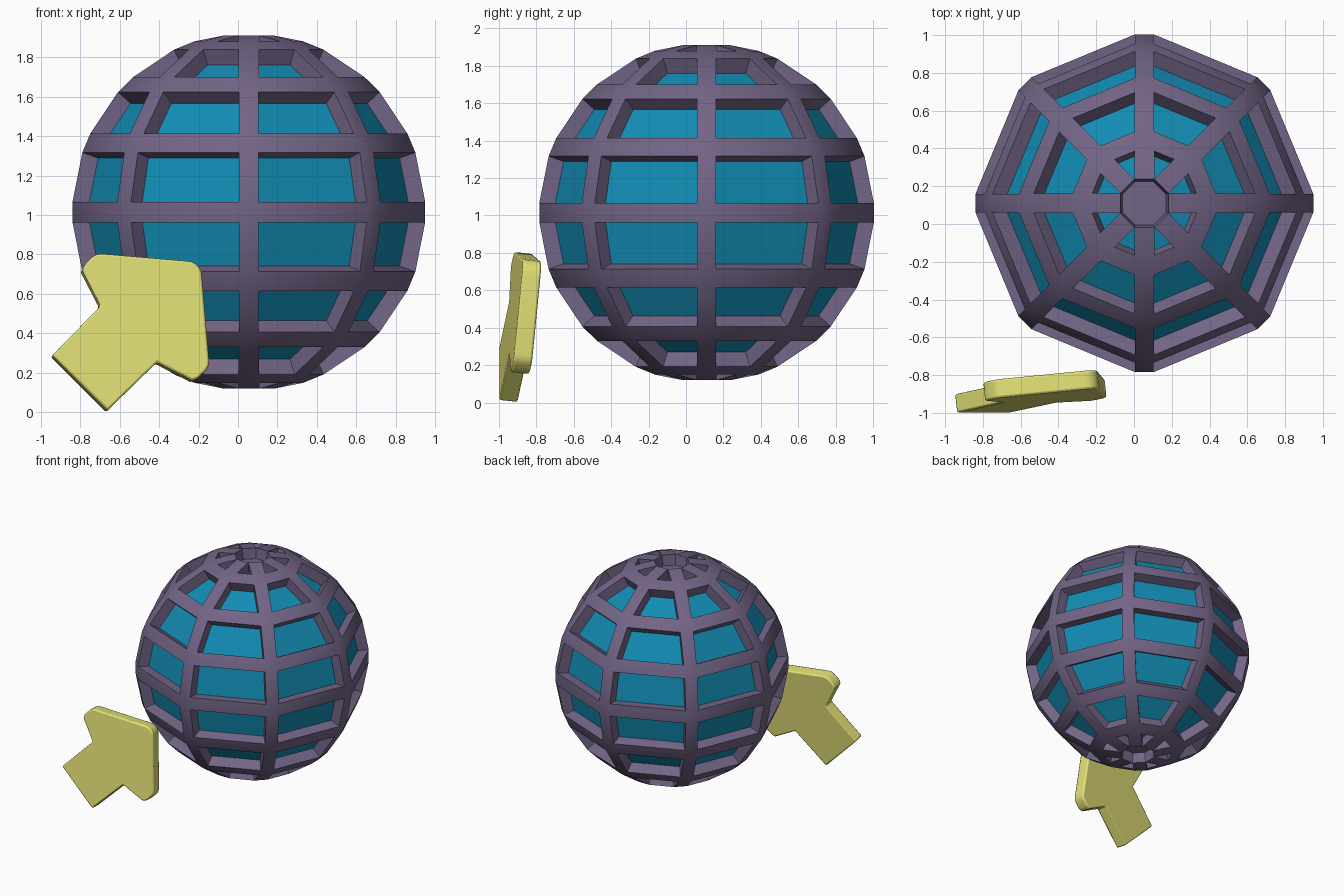
import bpy, bmesh
from math import radians
from mathutils import Vector

if "Cube" in bpy.data.objects:
    bpy.data.objects.remove(bpy.data.objects["Cube"])


def material(name, rgb):
    m = bpy.data.materials.new(name)
    m.diffuse_color = (*rgb, 1)
    m.use_nodes = True
    m.node_tree.nodes["Principled BSDF"].inputs["Base Color"].default_value = m.diffuse_color
    return m


def make_object(name, bm, mats, angle):
    bmesh.ops.recalc_face_normals(bm, faces=bm.faces[:])
    me = bpy.data.meshes.new(name)
    bm.to_mesh(me)
    bm.free()
    ob = bpy.data.objects.new(name, me)
    bpy.context.collection.objects.link(ob)
    for m in mats:
        me.materials.append(m)
    bpy.ops.object.select_all(action='DESELECT')
    ob.select_set(True)
    bpy.context.view_layer.objects.active = ob
    bpy.ops.object.shade_smooth_by_angle(angle=radians(angle))
    return ob


blue = material("pane_blue", (0.006, 0.26, 0.45))
purple = material("frame_purple", (0.17, 0.13, 0.24))
yellow = material("arrow_yellow", (0.76, 0.74, 0.18))

# Globe: bevelled sphere edges become the bars, the faces between sink towards the centre
bm = bmesh.new()
bmesh.ops.create_uvsphere(bm, u_segments=8, v_segments=8, radius=0.925)
bmesh.ops.bevel(bm, geom=bm.edges[:], offset=0.053, offset_type='OFFSET',
                segments=1, affect='EDGES', clamp_overlap=False, material=1)
panes = [f for f in bm.faces if f.material_index == 0]
caps = [f for f in bm.faces if f.material_index == 1 and len(f.verts) == 8]
sunk_panes = bmesh.ops.extrude_discrete_faces(bm, faces=panes)["faces"]
sunk_caps = bmesh.ops.extrude_discrete_faces(bm, faces=caps)["faces"]
for f in bm.faces:
    f.material_index = 1
for f in sunk_panes + sunk_caps:
    for v in f.verts:
        v.co *= 0.905
for f in sunk_panes:
    f.material_index = 0
globe = make_object("paned_globe", bm, [blue, purple], 30)
globe.location = (0.055, 0.11, 1.015)

# Arrow: half outline (along, across), mirrored, extruded into a leaning slab
half = [(-0.46, 0.198), (-0.11, 0.202), (-0.05, 0.391), (-0.035, 0.401),
        (-0.014, 0.407), (0.04, 0.407), (0.062, 0.4), (0.081, 0.385),
        (0.355, 0.06), (0.374, 0.036), (0.382, 0.012)]
outline = half + [(u, -v) for u, v in reversed(half)]
origin = Vector((-0.475, -0.93, 0.475))
along = Vector((0.7071, 0.152, 0.7071))
across = Vector((-0.7071, 0, 0.7071))
normal = along.cross(across).normalized()
bm = bmesh.new()
face = bm.faces.new([bm.verts.new(origin + along * u + across * v) for u, v in outline])
ext = bmesh.ops.extrude_face_region(bm, geom=[face], use_keep_orig=True)["geom"]
for v in ext:
    if isinstance(v, bmesh.types.BMVert):
        v.co -= normal * 0.1
arrow = make_object("pointer_arrow", bm, [yellow], 35)
bev = arrow.modifiers.new("soft_edges", 'BEVEL')
bev.width = 0.011
bev.segments = 2
bev.limit_method = 'ANGLE'
bev.angle_limit = radians(40)
